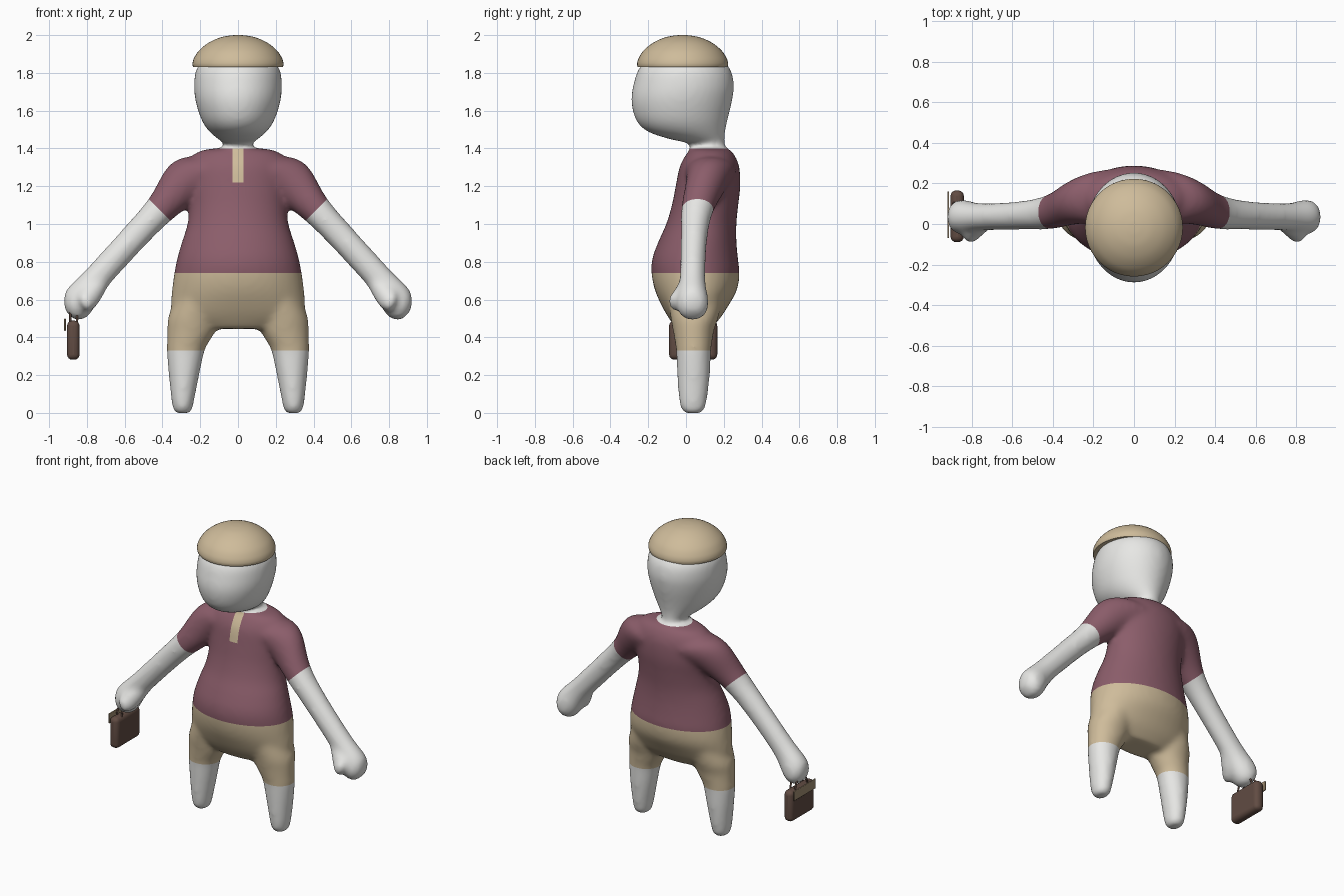
import bpy
import bmesh
import math
from mathutils import Vector

cube = bpy.data.objects.get("Cube")
if cube:
    bpy.data.objects.remove(cube, do_unlink=True)


def material(name, color):
    mat = bpy.data.materials.new(name)
    mat.use_nodes = True
    mat.diffuse_color = (*color, 1)
    mat.node_tree.nodes["Principled BSDF"].inputs["Base Color"].default_value = (*color, 1)
    return mat


skin = material("pale grey skin", (0.84, 0.84, 0.82))
shirt = material("plum shirt", (0.26, 0.11, 0.145))
tan = material("tan cloth", (0.62, 0.50, 0.325))
leather = material("brown leather", (0.12, 0.072, 0.056))
trim = material("light brown trim", (0.36, 0.27, 0.17))


def add_object(name, bm, mats):
    bmesh.ops.recalc_face_normals(bm, faces=bm.faces[:])
    mesh = bpy.data.meshes.new(name)
    bm.to_mesh(mesh)
    bm.free()
    for mat in mats:
        mesh.materials.append(mat)
    obj = bpy.data.objects.new(name, mesh)
    bpy.context.collection.objects.link(obj)
    return obj


def smooth(obj, angle=40):
    bpy.ops.object.select_all(action='DESELECT')
    obj.select_set(True)
    bpy.context.view_layer.objects.active = obj
    bpy.ops.object.shade_smooth_by_angle(angle=math.radians(angle))


def spline(points, steps=5):
    """Resample stations with a smooth curve through all of them."""
    out = []
    pts = [Vector(p) for p in points]
    for i in range(len(pts) - 1):
        a, b = pts[max(i - 1, 0)], pts[i]
        c, d = pts[i + 1], pts[min(i + 2, len(pts) - 1)]
        for s in range(steps):
            t = s / steps
            out.append(b + (c - a) * (t / 2) + (a * 2 - b * 5 + c * 4 - d) * (t * t / 2)
                       + (b * 3 - a - c * 3 + d) * (t ** 3 / 2))
    return out + [pts[-1]]


def loft(bm, stations, across=(1, 0, 0), sides=36):
    """Skin ellipses (x, y, z, radius across, radius in depth) into a closed form."""
    across = Vector(across).normalized()
    rings = []
    for x, y, z, ra, rd in spline(stations):
        ring = []
        for k in range(sides):
            a = math.tau * k / sides
            p = Vector((x, y, z)) + across * (ra * math.cos(a)) + Vector((0, rd * math.sin(a), 0))
            ring.append(bm.verts.new(p))
        rings.append(ring)
    for lo, hi in zip(rings, rings[1:]):
        for k in range(sides):
            j = (k + 1) % sides
            bm.faces.new((lo[k], lo[j], hi[j], hi[k]))
    bm.faces.new(rings[0])
    bm.faces.new(rings[-1])


def upright(rows):
    """Rows of (height, front y, back y, half width) to loft stations."""
    return [(0, (f + b) / 2, z, w, (b - f) / 2) for z, f, b, w in rows]


def sided(s, rows):
    return [(s * x, *rest) for x, *rest in rows]


# Body: torso, head, arms and legs fused into one smooth skin
bm = bmesh.new()
loft(bm, upright([
    (0.445, -0.05, 0.13, 0.22), (0.50, -0.09, 0.18, 0.33), (0.56, -0.125, 0.22, 0.355),
    (0.65, -0.165, 0.27, 0.35), (0.74, -0.183, 0.283, 0.338), (0.82, -0.178, 0.275, 0.322),
    (0.91, -0.145, 0.267, 0.296), (1.00, -0.105, 0.267, 0.268), (1.10, -0.075, 0.277, 0.258),
    (1.20, -0.055, 0.288, 0.265), (1.30, -0.035, 0.283, 0.268), (1.36, -0.005, 0.26, 0.245),
    (1.393, 0.02, 0.232, 0.18), (1.402, 0.03, 0.21, 0.08)]))
loft(bm, upright([
    (1.34, 0.025, 0.205, 0.075), (1.42, 0.02, 0.205, 0.073), (1.45, -0.09, 0.205, 0.107),
    (1.49, -0.205, 0.208, 0.153), (1.55, -0.265, 0.22, 0.193), (1.65, -0.29, 0.244, 0.225),
    (1.74, -0.278, 0.254, 0.233), (1.83, -0.245, 0.229, 0.216), (1.90, -0.16, 0.14, 0.14),
    (1.92, -0.08, 0.06, 0.07)]))
for s in (1, -1):
    # arm with rounded fist
    loft(bm, sided(s, [
        (0.0, 0.13, 1.27, 0.10, 0.145), (0.14, 0.13, 1.275, 0.115, 0.138),
        (0.22, 0.125, 1.255, 0.128, 0.125), (0.30, 0.105, 1.205, 0.118, 0.108),
        (0.415, 0.06, 1.075, 0.083, 0.086), (0.55, 0.043, 0.93, 0.074, 0.071),
        (0.75, 0.035, 0.71, 0.074, 0.068), (0.84, 0.035, 0.595, 0.09, 0.084),
        (0.872, 0.035, 0.545, 0.072, 0.076), (0.89, 0.035, 0.515, 0.035, 0.04)]),
        across=(s, 0, 1))
    # thumb
    loft(bm, sided(s, [
        (0.72, 0.02, 0.70, 0.045, 0.045), (0.775, -0.01, 0.63, 0.06, 0.06),
        (0.805, -0.038, 0.59, 0.056, 0.058), (0.82, -0.042, 0.555, 0.032, 0.036)]),
        across=(s, 0, 1))
    # leg
    loft(bm, sided(s, [
        (0.20, 0.05, 0.64, 0.12, 0.15), (0.235, 0.045, 0.51, 0.134, 0.128),
        (0.245, 0.04, 0.44, 0.13, 0.11), (0.263, 0.04, 0.38, 0.113, 0.1),
        (0.277, 0.04, 0.33, 0.101, 0.093), (0.286, 0.04, 0.20, 0.081, 0.087),
        (0.292, 0.037, 0.07, 0.061, 0.075), (0.293, 0.037, 0.013, 0.05, 0.06),
        (0.293, 0.037, -0.002, 0.032, 0.042)]))

body = add_object("body", bm, [])
remesh = body.modifiers.new("fuse", 'REMESH')
remesh.mode = 'VOXEL'
remesh.voxel_size = 0.014
relax = body.modifiers.new("relax", 'SMOOTH')
relax.factor = 0.5
relax.iterations = 16
graph = bpy.context.evaluated_depsgraph_get()
fused = bpy.data.meshes.new_from_object(body.evaluated_get(graph))
body.modifiers.clear()
body.data = fused
fused.materials.clear()
for mat in (skin, shirt, tan):
    fused.materials.append(mat)

# Clothing edges are cut into the skin, then coloured by region
HEM, CUFF, NECK, SLEEVE, PLACKET, HALF = 0.74, 0.33, 1.40, 0.66, 1.22, 0.03
bm = bmesh.new()
bm.from_mesh(fused)


def cut(point, normal, inside):
    faces = [f for f in bm.faces if inside(f.calc_center_median())]
    edges = {e for f in faces for e in f.edges}
    verts = {v for f in faces for v in f.verts}
    bmesh.ops.bisect_plane(bm, geom=faces + list(edges) + list(verts), dist=1e-5,
                           plane_co=point, plane_no=normal)


def chest(p):
    return p.y < 0.1 and 1.15 < p.z < 1.45 and abs(p.x) < 0.1


for height in (HEM, CUFF, NECK):
    cut((0, 0, height), (0, 0, 1), lambda p: abs(p.x) < 0.5)
for s in (1, -1):
    cut((0, 0, SLEEVE), (s, 0, -1), lambda p: p.x * s > 0.3 and p.z > 0.8)
    cut((s * HALF, 0, 0), (1, 0, 0), chest)
cut((0, 0, PLACKET), (0, 0, 1), chest)

for f in bm.faces:
    p = f.calc_center_median()
    x = abs(p.x)
    on_arm = x > 0.33 and x - p.z > -SLEEVE and (x > 0.45 or p.z > 0.8)
    if on_arm or p.z > NECK or p.z < CUFF:
        f.material_index = 0
    elif p.z < HEM or (chest(p) and x < HALF and p.z > PLACKET):
        f.material_index = 2
    else:
        f.material_index = 1
bm.to_mesh(fused)
bm.free()
smooth(body, 60)

# Cap: a domed shell with a short straight rim
bm = bmesh.new()
loft(bm, [(0, -0.018, 1.83 + h, r, r) for h, r in (
    (0, 0.238), (0.02, 0.241), (0.05, 0.232), (0.09, 0.205), (0.13, 0.155),
    (0.157, 0.095), (0.168, 0.04), (0.17, 0.004))], sides=48)
smooth(add_object("cap", bm, [tan]))


def box(name, center, size, mat, bevel):
    bm = bmesh.new()
    bmesh.ops.create_cube(bm, size=1)
    bmesh.ops.scale(bm, verts=bm.verts[:], vec=size)
    bmesh.ops.translate(bm, verts=bm.verts[:], vec=center)
    obj = add_object(name, bm, [mat])
    mod = obj.modifiers.new("rounded", 'BEVEL')
    mod.width = bevel
    mod.segments = 4
    smooth(obj)


# Handbag with an outer flap plate and two looped handles
box("bag_body", (-0.872, 0.038, 0.385), (0.066, 0.255, 0.207), leather, 0.028)
box("bag_flap", (-0.916, 0.045, 0.467), (0.009, 0.23, 0.066), trim, 0.004)
for label, x in (("outer", -0.888), ("inner", -0.852)):
    curve = bpy.data.curves.new(label + "_handle", 'CURVE')
    curve.dimensions = '3D'
    curve.bevel_depth = 0.006
    curve.bevel_resolution = 2
    line = curve.splines.new('POLY')
    line.points.add(12)
    for i, point in enumerate(line.points):
        a = math.pi * i / 12
        point.co = (x, 0.04 + 0.065 * math.cos(a), 0.475 + 0.075 * math.sin(a), 1)
    curve.materials.append(leather)
    bpy.context.collection.objects.link(bpy.data.objects.new(label + "_handle", curve))
